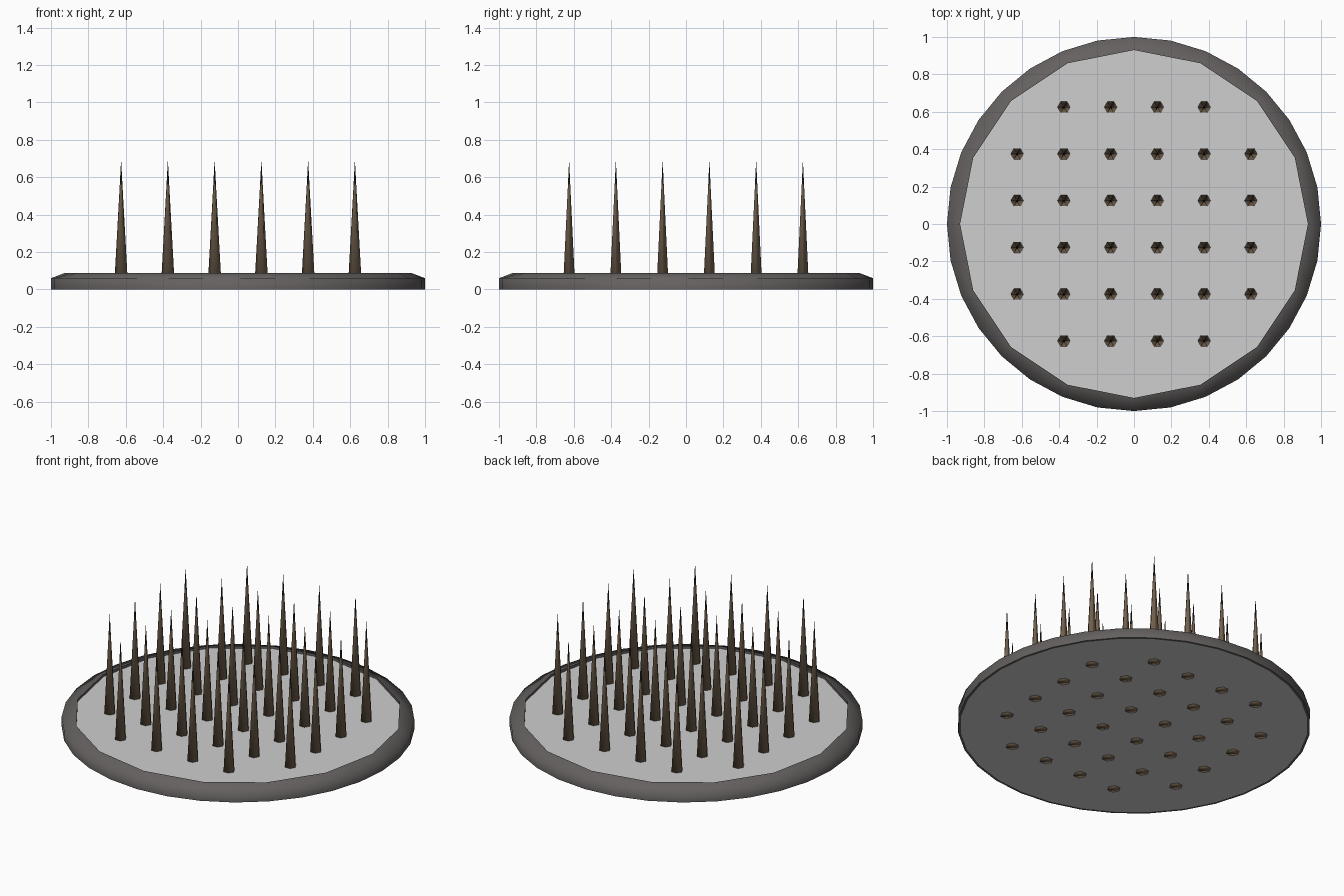
import bpy, bmesh, math

if "Cube" in bpy.data.objects:
    bpy.data.objects.remove(bpy.data.objects["Cube"])


def material(name, rgb):
    m = bpy.data.materials.new(name)
    m.diffuse_color = (*rgb, 1)
    m.use_nodes = True
    m.node_tree.nodes["Principled BSDF"].inputs["Base Color"].default_value = m.diffuse_color
    return m


LIGHT = material("light_grey", (0.62, 0.62, 0.62))
DARK = material("dark_grey", (0.127, 0.118, 0.115))
BROWN = material("brown", (0.17, 0.12, 0.075))
BLACK = material("near_black", (0.02, 0.017, 0.014))


def lathe(name, rings, sides, mats, cap_bottom=False, cap_top=False):
    """Stack rings (radius, z, coarse); coarse rings have half the sides."""
    bm = bmesh.new()
    loops = []
    for r, z, coarse in rings:
        loop = []
        for i in range(sides):
            a = 2 * math.pi * i / sides
            k = math.cos(2 * math.pi / sides) if coarse and i % 2 else 1
            loop.append(bm.verts.new((r * k * math.cos(a), r * k * math.sin(a), z)))
        loops.append(loop)
    for n, (lo, hi) in enumerate(zip(loops, loops[1:])):
        for i in range(sides):
            j = (i + 1) % sides
            f = bm.faces.new((lo[i], lo[j], hi[j], hi[i]))
            f.material_index = min(n, len(mats) - 1)
    if cap_bottom:
        bm.faces.new(loops[0][::-1])
    if cap_top:
        bm.faces.new(loops[-1])
    mesh = bpy.data.meshes.new(name)
    bm.to_mesh(mesh)
    bm.free()
    for m in mats:
        mesh.materials.append(m)
    return mesh


def add(name, mesh, loc=(0, 0, 0)):
    ob = bpy.data.objects.new(name, mesh)
    ob.location = loc
    bpy.context.collection.objects.link(ob)
    return ob


# Base plate: wide underside, 16-sided top recessed inside the rim
add("base_plate", lathe("base_plate", [(0.99, 0.001, False), (0.93, 0.072, True)],
                        32, [LIGHT], True, True))

# Rim: upright wall, sloped shoulder, small inner lip
rim = add("rim", lathe("rim", [(0.985, 0, False), (1, 0, False), (1, 0.06, False),
                               (0.93, 0.087, True), (0.93, 0.065, True)], 32, [DARK]))
bpy.context.view_layer.objects.active = rim
rim.select_set(True)
bpy.ops.object.shade_smooth_by_angle(angle=math.radians(78))

# Spikes: six-sided brown cones with dark tips, passing through the plate
spike = lathe("spike", [(0.038, 0, False), (0.0072, 0.56, False), (0.0003, 0.69, False)],
              6, [BROWN, BLACK], True, True)
for p in spike.polygons:
    p.use_smooth = True

# 6 x 6 grid without its corners
for row in range(6):
    for col in range(6):
        if row in (0, 5) and col in (0, 5):
            continue
        add(f"spike_{row}_{col}", spike, (-0.625 + 0.25 * col, -0.625 + 0.25 * row, 0))
